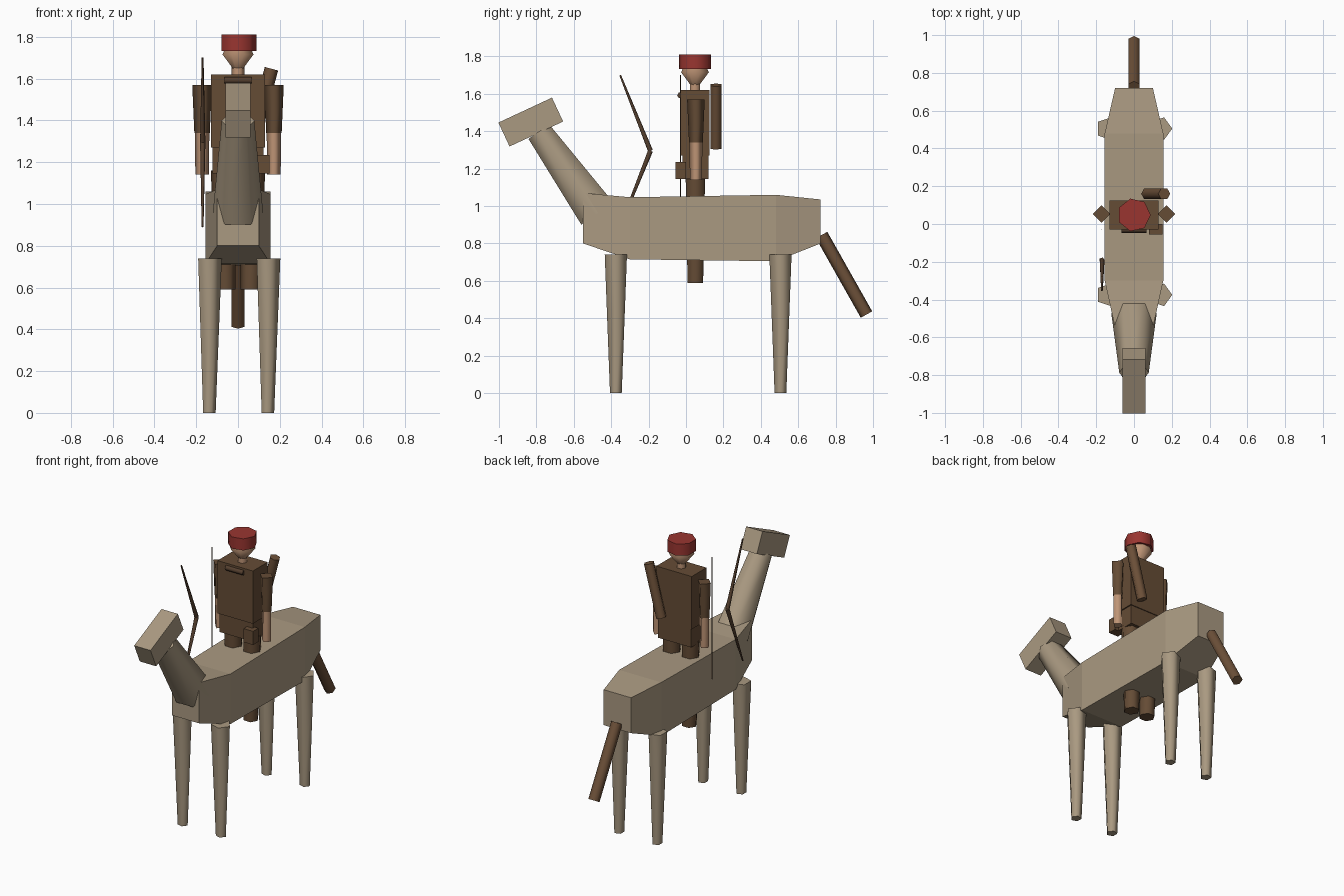
import bpy
import bmesh
import math
from mathutils import Vector, Matrix

if "Cube" in bpy.data.objects:
    bpy.data.objects.remove(bpy.data.objects["Cube"])


def material(name, rgb):
    mat = bpy.data.materials.new(name)
    mat.use_nodes = True
    mat.diffuse_color = (*rgb, 1)
    mat.node_tree.nodes["Principled BSDF"].inputs["Base Color"].default_value = (*rgb, 1)
    return mat


HIDE = material("tan hide", (0.40, 0.32, 0.22))
BROWN = material("brown cloth", (0.13, 0.072, 0.036))
LEATHER = material("brown leather", (0.15, 0.08, 0.04))
SKIN = material("skin", (0.52, 0.30, 0.18))
RED = material("red felt", (0.32, 0.036, 0.03))
WOOD = material("dark wood", (0.09, 0.05, 0.028))


def finish(name, bm, mat):
    bmesh.ops.recalc_face_normals(bm, faces=bm.faces)
    mesh = bpy.data.meshes.new(name)
    bm.to_mesh(mesh)
    bm.free()
    mesh.materials.append(mat)
    obj = bpy.data.objects.new(name, mesh)
    bpy.context.collection.objects.link(obj)
    return obj


def loft(name, rings, mat, smooth=False):
    """Skin a list of equal rings of points and cap both ends."""
    bm = bmesh.new()
    loops = [[bm.verts.new(p) for p in ring] for ring in rings]
    n = len(loops[0])
    for a, b in zip(loops, loops[1:]):
        for i in range(n):
            j = (i + 1) % n
            bm.faces.new((a[i], a[j], b[j], b[i])).smooth = smooth
    bm.faces.new(loops[0])
    bm.faces.new(loops[-1])
    return finish(name, bm, mat)


def tube(name, path, radii, sides, mat, turn=0.0, smooth=True):
    """Prism along a path; the first corner faces +x, turned by an angle."""
    pts = [Vector(p) for p in path]
    rings = []
    for i, p in enumerate(pts):
        d = (pts[min(i + 1, len(pts) - 1)] - pts[max(i - 1, 0)]).normalized()
        u = Vector((1, 0, 0))
        if abs(d.x) > 0.9:
            u = Vector((0, 1, 0))
        u = (u - d * u.dot(d)).normalized()
        v = d.cross(u)
        angles = [turn + math.tau * k / sides for k in range(sides)]
        rings.append([p + radii[i] * (u * math.cos(a) + v * math.sin(a)) for a in angles])
    return loft(name, rings, mat, smooth)


def box(name, centre, size, mat, pitch=0.0):
    bm = bmesh.new()
    matrix = (Matrix.Translation(centre) @ Matrix.Rotation(pitch, 4, "X")
              @ Matrix.Diagonal((*size, 1)))
    bmesh.ops.create_cube(bm, size=1, matrix=matrix)
    return finish(name, bm, mat)


# Mount: lofted body (y, half width, bottom, top)
sections = [(-0.55, 0.10, 0.80, 1.07), (-0.30, 0.155, 0.715, 1.047),
            (0.48, 0.155, 0.705, 1.06), (0.72, 0.10, 0.80, 1.035)]
loft("mount_body", [[(-w, y, lo), (w, y, lo), (w, y, hi), (-w, y, hi)]
                    for y, w, lo, hi in sections], HIDE)

# Mount: neck, head, tail
tube("mount_neck", [(0, -0.475, 0.961), (0, -0.787, 1.398)], (0.12, 0.078), 6, HIDE)
box("mount_head", (0, -0.83, 1.449), (0.12, 0.316, 0.141), HIDE, math.radians(25))
tube("mount_tail", [(0, 0.725, 0.845), (0, 0.965, 0.42)], (0.035, 0.035), 6, LEATHER,
     math.pi / 6)

# Mount: four tapered legs
for end, y in (("front", -0.375), ("rear", 0.505)):
    for side, x in (("right", -0.14), ("left", 0.14)):
        tube(f"mount_{end}_{side}_leg", [(x, y, 0), (x, y, 0.74)], (0.033, 0.0625), 5, HIDE)

# Rider: trunk and skirt
RY = 0.048
box("rider_torso", (0, RY, 1.445), (0.26, 0.155, 0.35), BROWN)
box("rider_skirt", (0, 0.05, 1.21), (0.245, 0.14, 0.13), BROWN)
tube("rider_collar", [(-0.065, -0.03, 1.592), (0.065, -0.03, 1.592)], (0.017, 0.017), 6, WOOD)

# Rider: limbs on both sides
for side, s in (("right", -1), ("left", 1)):
    x = 0.172 * s
    tube(f"rider_{side}_sleeve", [(x, 0.053, 1.34), (x, 0.053, 1.57)], (0.037, 0.047), 4, BROWN)
    tube(f"rider_{side}_forearm", [(x, 0.053, 1.14), (x, 0.053, 1.34)], (0.032, 0.035), 4, SKIN)
    tube(f"rider_{side}_leg", [(0.06 * s, 0.05, 0.59), (0.07 * s, 0.05, 1.16)],
         (0.048, 0.06), 6, BROWN)

# Rider: neck, head, hat
tube("rider_neck", [(0, RY, 1.60), (0, RY, 1.66)], (0.03, 0.03), 6, SKIN)
tube("rider_head", [(0, RY, 1.645), (0, RY, 1.715), (0, RY, 1.78)],
     (0.024, 0.08, 0.05), 8, SKIN, math.pi / 8)
tube("rider_hat", [(0, RY, 1.733), (0, RY, 1.81)], (0.0885, 0.0885), 7, RED)

# Gear: quiver on the back, pouch at the belt
tube("quiver", [(0.07, 0.16, 1.31), (0.16, 0.16, 1.647)], (0.033, 0.033), 6, LEATHER)
box("belt_pouch", (0.115, -0.028, 1.19), (0.07, 0.056, 0.09), BROWN)

# Gear: bow limbs meeting at the grip, and the string
BX = -0.17
grip = (BX, -0.19, 1.295)
for name, z in (("upper", 1.70), ("lower", 0.89)):
    tube(f"bow_{name}_limb", [grip, (BX, -0.352, z)], (0.014, 0.005), 5, WOOD)
tube("bow_string", [(BX, -0.03, 0.89), (BX, -0.03, 1.70)], (0.002, 0.002), 4, WOOD)
